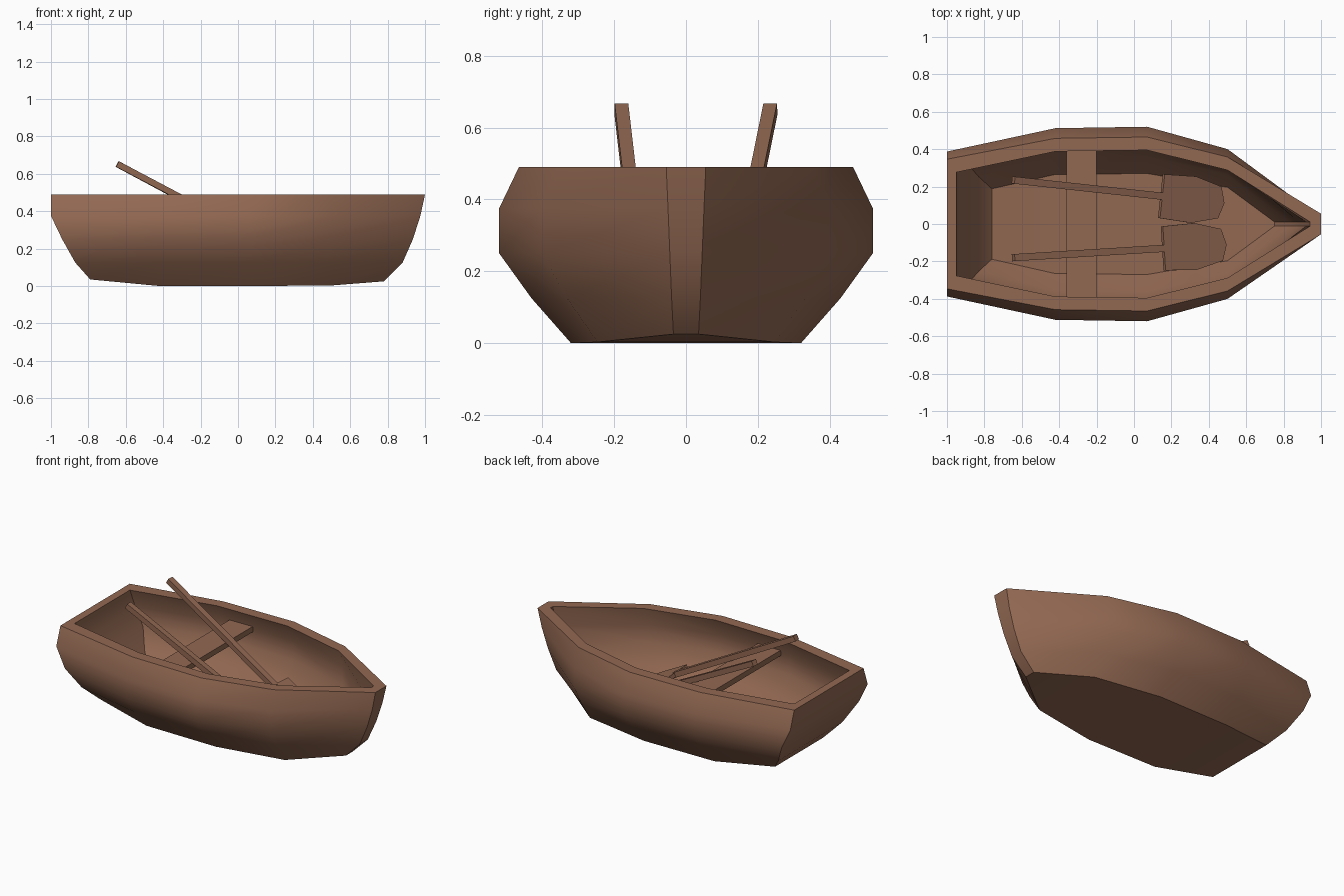
import bpy, bmesh, math
from mathutils import Matrix, Vector

if "Cube" in bpy.data.objects:
    bpy.data.objects.remove(bpy.data.objects["Cube"])

wood = bpy.data.materials.new("brown wood")
wood.diffuse_color = (0.29, 0.14, 0.085, 1)
wood.use_nodes = True
wood.node_tree.nodes["Principled BSDF"].inputs["Base Color"].default_value = wood.diffuse_color


def make_object(name, bm, angle=None):
    bmesh.ops.recalc_face_normals(bm, faces=bm.faces[:])
    mesh = bpy.data.meshes.new(name)
    bm.to_mesh(mesh)
    bm.free()
    mesh.materials.append(wood)
    ob = bpy.data.objects.new(name, mesh)
    bpy.context.collection.objects.link(ob)
    if angle:
        bpy.ops.object.select_all(action='DESELECT')
        ob.select_set(True)
        bpy.context.view_layer.objects.active = ob
        bpy.ops.object.shade_smooth_by_angle(angle=math.radians(angle))
    return ob


# Hull: cross-sections from stern to bow, outer shell and inner shell
MID_X = [-0.42, 0.07, 0.5]
FACTOR = [0.745, 0.985, 1.0, 0.77]
SHELLS = {
    "outer": dict(width=[.32, .43, .52, .52, .465], z=[0, .125, .25, .375, .49],
                  stern=[-.79, -.87, -.94, -1, -1], bow=[.78, .88, .935, .975, 1],
                  stem=[.035, .04, .045, .05, .055], thick=[0] * 5,
                  floor=[.035, 0, 0, .003, .025]),
    "inner": dict(width=[.32, .43, .52, .52, .465], z=[0, .15, .26, .375, .49],
                  stern=[-.76, -.83, -.885, -.94, -.95], bow=[.75, .83, .88, .92, .94],
                  stem=[.012] * 5, thick=[.05, .068, .072, .072, .07],
                  floor=[.07, .045, .045, .045, .06]),
}


def shell_rings(bm, s):
    rings = []
    for i in range(5):
        side = []
        for k in range(5):
            x = s["stern"][k] if i == 0 else s["bow"][k] if i == 4 else MID_X[i - 1]
            y = s["stem"][k] if i == 4 else s["width"][k] * FACTOR[i] - s["thick"][k]
            z = s["floor"][i] if k == 0 else s["z"][k]
            side.append((x, y, z))
        # port gunwale down to the floor, then up the other side
        pts = side[::-1] + [(x, -y, z) for x, y, z in side]
        rings.append([bm.verts.new(p) for p in pts])
    return rings


bm = bmesh.new()
shells = [shell_rings(bm, SHELLS[n]) for n in ("outer", "inner")]
for rings in shells:
    for a, b in zip(rings, rings[1:]):
        for k in range(9):
            bm.faces.new((a[k], a[k + 1], b[k + 1], b[k]))
    # transom and stem
    for r in (rings[0], rings[-1]):
        for k in range(4):
            bm.faces.new((r[k], r[k + 1], r[8 - k], r[9 - k]))
# flat rim joining the two shells
outer, inner = shells
for k in (0, 9):
    for i in range(4):
        bm.faces.new((outer[i][k], outer[i + 1][k], inner[i + 1][k], inner[i][k]))
for i in (0, 4):
    bm.faces.new((outer[i][0], outer[i][9], inner[i][9], inner[i][0]))
make_object("hull", bm, 40)


def add_box(bm, size, centre, matrix=Matrix()):
    m = matrix @ Matrix.Translation(centre) @ Matrix.Diagonal((*size, 1))
    bmesh.ops.create_cube(bm, size=1, matrix=m)


# Seat plank
bm = bmesh.new()
add_box(bm, (0.16, 0.87, 0.035), (-0.28, 0, 0.383))
make_object("seat", bm)


# Oars: square shaft with a flat rounded blade, resting on the seat
BLADE = [(0, .118), (0, -.118), (.19, -.125), (.35, -.085),
         (.378, 0), (.35, .085), (.19, .125)]


def oar(name, start, end):
    start, end = Vector(start), Vector(end)
    d = (end - start).normalized()
    side = Vector((0, 0, 1)).cross(d).normalized()
    up = d.cross(side)
    m = Matrix((d, side, up)).transposed().to_4x4()
    m.translation = start
    length = (end - start).length
    bm = bmesh.new()
    add_box(bm, (length, 0.038, 0.033), (length / 2, 0, 0), m)
    verts = [bm.verts.new(m @ Vector((length + u - 0.01, v, -0.012))) for u, v in BLADE]
    face = bm.faces.new(verts)
    ext = bmesh.ops.extrude_face_region(bm, geom=[face])
    new = [v for v in ext["geom"] if isinstance(v, bmesh.types.BMVert)]
    bmesh.ops.translate(bm, verts=new, vec=up * 0.024)
    make_object(name, bm)


oar("left_oar", (-0.645, 0.235, 0.652), (0.155, 0.148, 0.224))
oar("right_oar", (-0.645, -0.180, 0.652), (0.165, -0.130, 0.224))
